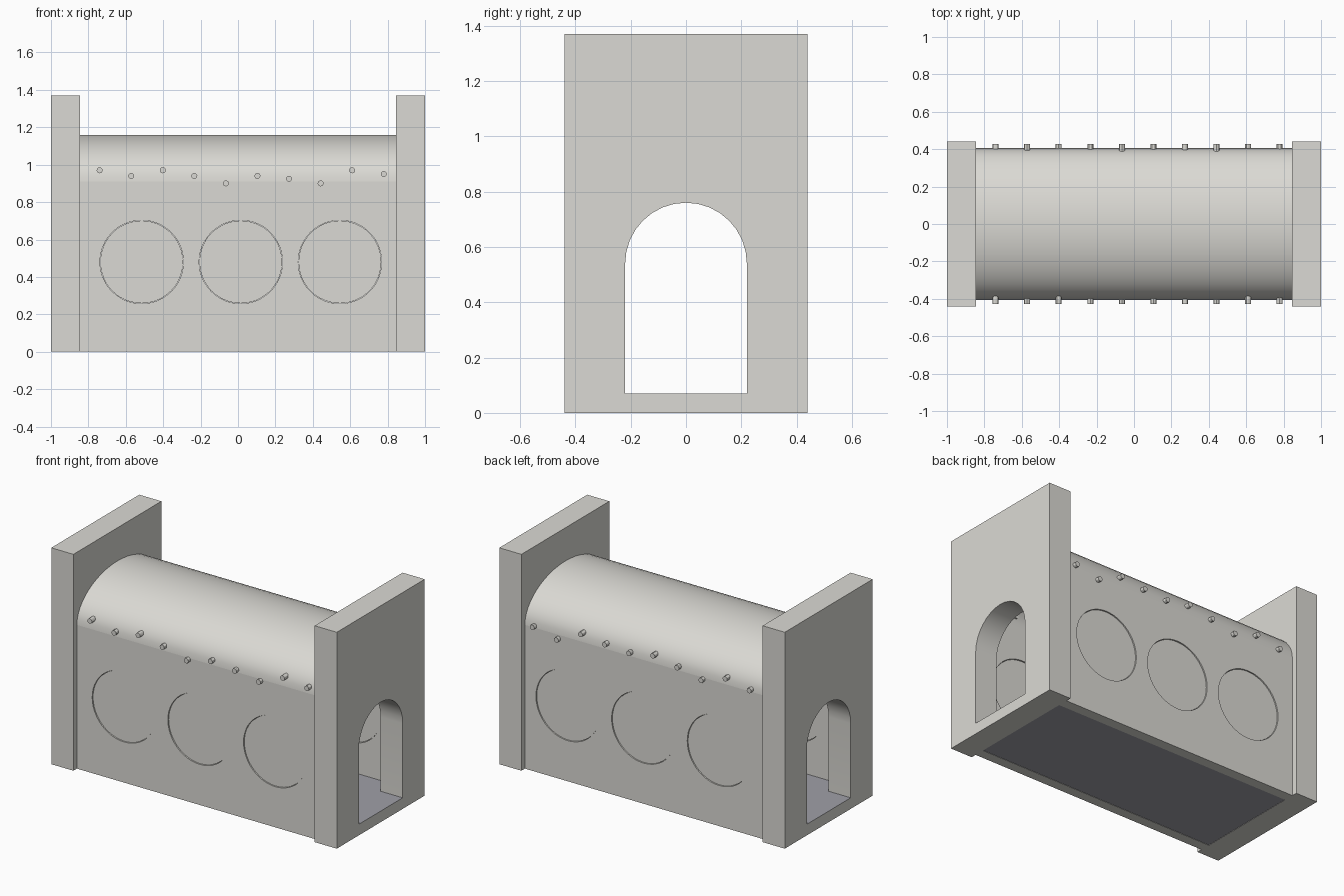
import bpy, bmesh, math
from mathutils import Matrix, Vector

if "Cube" in bpy.data.objects:
    bpy.data.objects.remove(bpy.data.objects["Cube"])


def material(name, rgb):
    m = bpy.data.materials.new(name)
    m.diffuse_color = (*rgb, 1)
    m.use_nodes = True
    m.node_tree.nodes["Principled BSDF"].inputs["Base Color"].default_value = m.diffuse_color
    return m


STONE = material("warm light grey", (0.71, 0.70, 0.66))
FLOOR = material("blue grey floor", (0.35, 0.35, 0.39))

# profile (u, v) and thickness w mapped onto the world axes
ALONG_X = Matrix(((0, 0, 1, 0), (1, 0, 0, 0), (0, 1, 0, 0), (0, 0, 0, 1)))   # u=y, v=z, w=x
ALONG_Y = Matrix(((1, 0, 0, 0), (0, 0, -1, 0), (0, 1, 0, 0), (0, 0, 0, 1)))  # u=x, v=z, w=-y


def arc(cu, cv, ru, rv, a0, a1, n):
    return [(cu + ru * math.cos(math.radians(a0 + (a1 - a0) * i / n)),
             cv + rv * math.sin(math.radians(a0 + (a1 - a0) * i / n))) for i in range(n + 1)]


def rect(u, v0, v1):
    return [(-u, v0), (u, v0), (u, v1), (-u, v1)]


def extrude(name, outlines, thickness, frame, centre, mat=STONE):
    """Solid from closed outlines (extra outlines are holes)."""
    cu = bpy.data.curves.new(name, 'CURVE')
    cu.dimensions = '2D'
    cu.fill_mode = 'BOTH'
    cu.extrude = thickness / 2
    for pts in outlines:
        s = cu.splines.new('POLY')
        s.points.add(len(pts) - 1)
        for p, (u, v) in zip(s.points, pts):
            p.co = (u, v, 0, 1)
        s.use_cyclic_u = True
    tmp = bpy.data.objects.new(name + "_tmp", cu)
    bpy.context.collection.objects.link(tmp)
    dg = bpy.context.evaluated_depsgraph_get()
    me = bpy.data.meshes.new_from_object(tmp.evaluated_get(dg))
    bpy.data.objects.remove(tmp)
    bpy.data.curves.remove(cu)
    me.name = name
    me.transform(Matrix.Translation(Vector(centre)) @ frame)
    bm = bmesh.new()
    bm.from_mesh(me)
    bmesh.ops.remove_doubles(bm, verts=bm.verts, dist=1e-4)
    bmesh.ops.recalc_face_normals(bm, faces=bm.faces)
    bm.to_mesh(me)
    bm.free()
    me.materials.clear()
    me.materials.append(mat)
    for f in me.polygons:
        f.material_index = 0
    me.shade_smooth()
    me.set_sharp_from_angle(angle=math.radians(30))
    ob = bpy.data.objects.new(name, me)
    bpy.context.collection.objects.link(ob)
    return ob


# end walls with arched doorways
doorway = [(-0.22, 0.07), (0.22, 0.07)] + arc(0, 0.54, 0.22, 0.22, 0, 180, 16)
for side, sx in (("left", -1), ("right", 1)):
    wall = extrude(side + "_end_wall", [rect(0.44, 0, 1.37), doorway], 0.155,
                   ALONG_X, (sx * 0.9225, 0, 0))
    wall.data.materials.append(FLOOR)
    for f in wall.data.polygons:  # door sill takes the floor colour
        if f.normal.z > 0.9 and f.center.z < 0.1:
            f.material_index = 1

# side walls with round openings, each closed by a slightly recessed disc
circles = (-0.515, 0.015, 0.545)
holes = [arc(x, 0.48, 0.223, 0.223, 0, 352.5, 47) for x in circles]
for side, sy in (("front", -1), ("back", 1)):
    extrude(side + "_wall", [rect(0.845, 0, 0.91)] + holes, 0.065, ALONG_Y, (0, sy * 0.3725, 0))
    for i, x in enumerate(circles):
        disc = arc(x, 0.48, 0.221, 0.221, 0, 352.5, 47)
        extrude(f"{side}_round_panel_{i + 1}", [disc], 0.053, ALONG_Y, (0, sy * 0.3725, 0))

# barrel roof shell
vault = arc(0, 0.91, 0.405, 0.25, 0, 180, 24) + arc(0, 0.91, 0.34, 0.185, 180, 0, 24)
extrude("barrel_roof", [vault], 1.69, ALONG_X, (0, 0, 0))

# floor slab
extrude("floor", [rect(0.34, 0.002, 0.07)], 1.69, ALONG_X, (0, 0, 0), FLOOR)

# pegs through the walls, at uneven heights
heights = {
    "front": (-1, (0.97, 0.94, 0.97, 0.94, 0.90, 0.94, 0.925, 0.90, 0.97, 0.95)),
    "back": (1, (0.925, 0.955, 0.90, 0.935, 0.965, 0.935, 0.945, 0.965, 0.885, 0.92)),
}
for side, (sy, zs) in heights.items():
    for i, z in enumerate(zs):
        ring = arc(-0.74 + i * 0.1688, z, 0.016, 0.016, 0, 330, 11)
        extrude(f"{side}_peg_{i + 1}", [ring], 0.107, ALONG_Y, (0, sy * 0.3735, 0))
